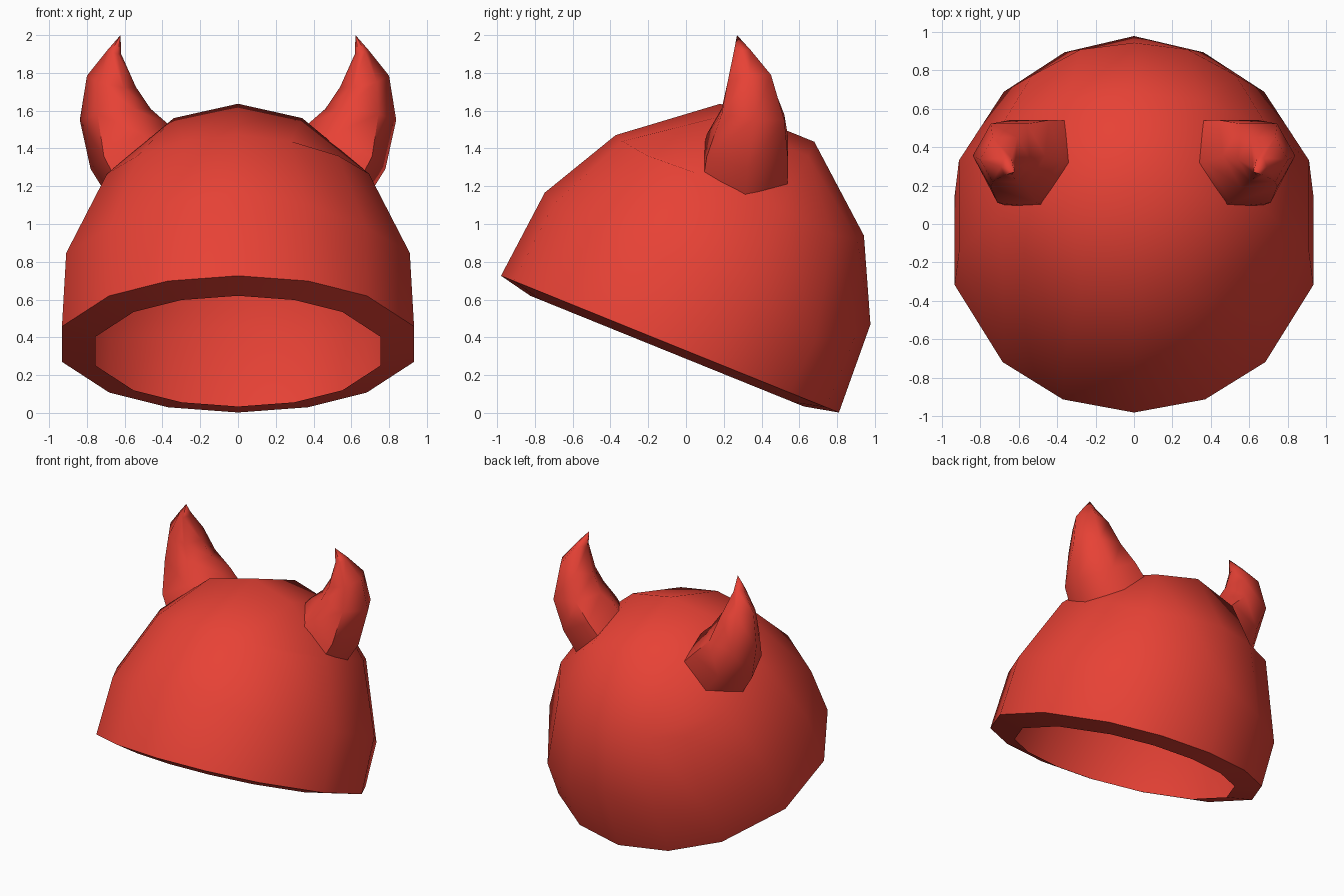
import bpy, bmesh, math
from mathutils import Vector

if "Cube" in bpy.data.objects:
    bpy.data.objects.remove(bpy.data.objects["Cube"])

red = bpy.data.materials.new("red")
red.diffuse_color = (0.80, 0.054, 0.036, 1)
red.use_nodes = True
red.node_tree.nodes["Principled BSDF"].inputs["Base Color"].default_value = red.diffuse_color


def make_object(name, bm):
    bmesh.ops.recalc_face_normals(bm, faces=bm.faces)
    me = bpy.data.meshes.new(name)
    bm.to_mesh(me)
    bm.free()
    me.materials.append(red)
    ob = bpy.data.objects.new(name, me)
    bpy.context.collection.objects.link(ob)
    return ob


def smooth(ob):
    bpy.ops.object.select_all(action='DESELECT')
    ob.select_set(True)
    bpy.context.view_layer.objects.active = ob
    bpy.ops.object.shade_smooth_by_angle(angle=math.radians(60))


def tilt(x, u, v):
    """Helmet space (u to the back, v along the dome axis) to world space."""
    u += 0.03 * v
    return Vector((x, -0.085 + 0.927 * u + 0.375 * v, 0.364 - 0.375 * u + 0.927 * v))


# Helmet shell: a half box-sphere, 4 x 3 faces on top and 2 rows of sides
bm = bmesh.new()
rings = []
# radius and height at the middle and at the corners, side angle, corner shift and drop
for r0, r1, v0, v1, side, shift, drop in [(0.965, 0.965, 0, 0, 75, 0, 0),
                                          (0.93, 0.957, 0.495, 0.36, 74, 0.02, 0.07),
                                          (0.709, 0.75, 0.918, 0.87, 71, 0.02, 0.02)]:
    quarter = [(0, 0), (22.5, 0.5), (45, 1), (side, 0.6)]
    half = quarter + [(180 - a, w) for a, w in reversed(quarter)]
    ring = half + [(360 - a, w) for a, w in reversed(half[1:-1])]
    verts = []
    for a, w in ring:
        r, v, a = r0 + (r1 - r0) * w, v0 + (v1 - v0) * w, math.radians(a)
        u = r * math.cos(a)
        verts.append(bm.verts.new(tilt(r * math.sin(a), u + shift * w, v - drop * w * u)))
    rings.append(verts)
n = len(rings[0])
for lo, hi in zip(rings, rings[1:]):
    for i in range(n):
        k = (i + 1) % n
        bm.faces.new((lo[i], lo[k], hi[k], hi[i]))

# Top patch of the shell
top = rings[-1]
rows = [[top[9 - i] for i in range(5)]]
for u, left, right in [(-0.268, 10, 4), (0.268, 11, 3)]:
    inner = [bm.verts.new(tilt(x, u, 1.28 if x == 0 else 1.197)) for x in (-0.34, 0, 0.34)]
    rows.append([top[left]] + inner + [top[right]])
rows.append([top[i - 2] for i in range(5)])
for a, b in zip(rows, rows[1:]):
    for i in range(4):
        bm.faces.new((a[i], a[i + 1], b[i + 1], b[i]))

# Lip turned inward around the opening
lip = []
for vert in rings[0]:
    centre = tilt(0, 0, 0)
    lip.append(bm.verts.new(centre + (vert.co - centre) * 0.81 - 0.04 * Vector((0, 0.375, 0.927))))
for i in range(n):
    k = (i + 1) % n
    bm.faces.new((rings[0][k], rings[0][i], lip[i], lip[k]))
helmet = make_object("helmet_shell", bm)
smooth(helmet)

# Horns: six-sided rings along a bent path, mirrored
stations = [  # x, y, z, radius across x, half width in y, lean in degrees, y skew in x and z
    (0.48, 0.31, 1.27, 0.25, 0.228, 45, -0.2, 0.03),
    (0.575, 0.325, 1.41, 0.237, 0.215, 30, -0.15, -0.03),
    (0.65, 0.355, 1.58, 0.19, 0.166, 9, 0, -0.1),
    (0.67, 0.335, 1.755, 0.133, 0.115, -13, 0, 0.17),
    (0.655, 0.298, 1.91, 0.038, 0.045, -16, 0, 0.1)]
bm = bmesh.new()
prev = None
sides = 6
for x, y, z, ra, wy, lean, sx, sz in stations:
    t = math.radians(lean)
    ring = []
    for k in range(sides):
        a = k * math.tau / sides
        c = ra * math.cos(a)
        d = wy / 0.866 * math.sin(a)
        ring.append(bm.verts.new((x + c * math.cos(t) + sx * d, y + d,
                                  z - c * math.sin(t) + sz * d)))
    if prev:
        for k in range(sides):
            m = (k + 1) % sides
            bm.faces.new((prev[k], prev[m], ring[m], ring[k]))
    else:
        bm.faces.new(ring)
    prev = ring
tip = bm.verts.new((0.622, 0.27, 2.0))
for k in range(sides):
    bm.faces.new((prev[k], prev[(k + 1) % sides], tip))
horns = make_object("horns", bm)
mod = horns.modifiers.new("mirror", 'MIRROR')
mod.use_mirror_merge = False
smooth(horns)
